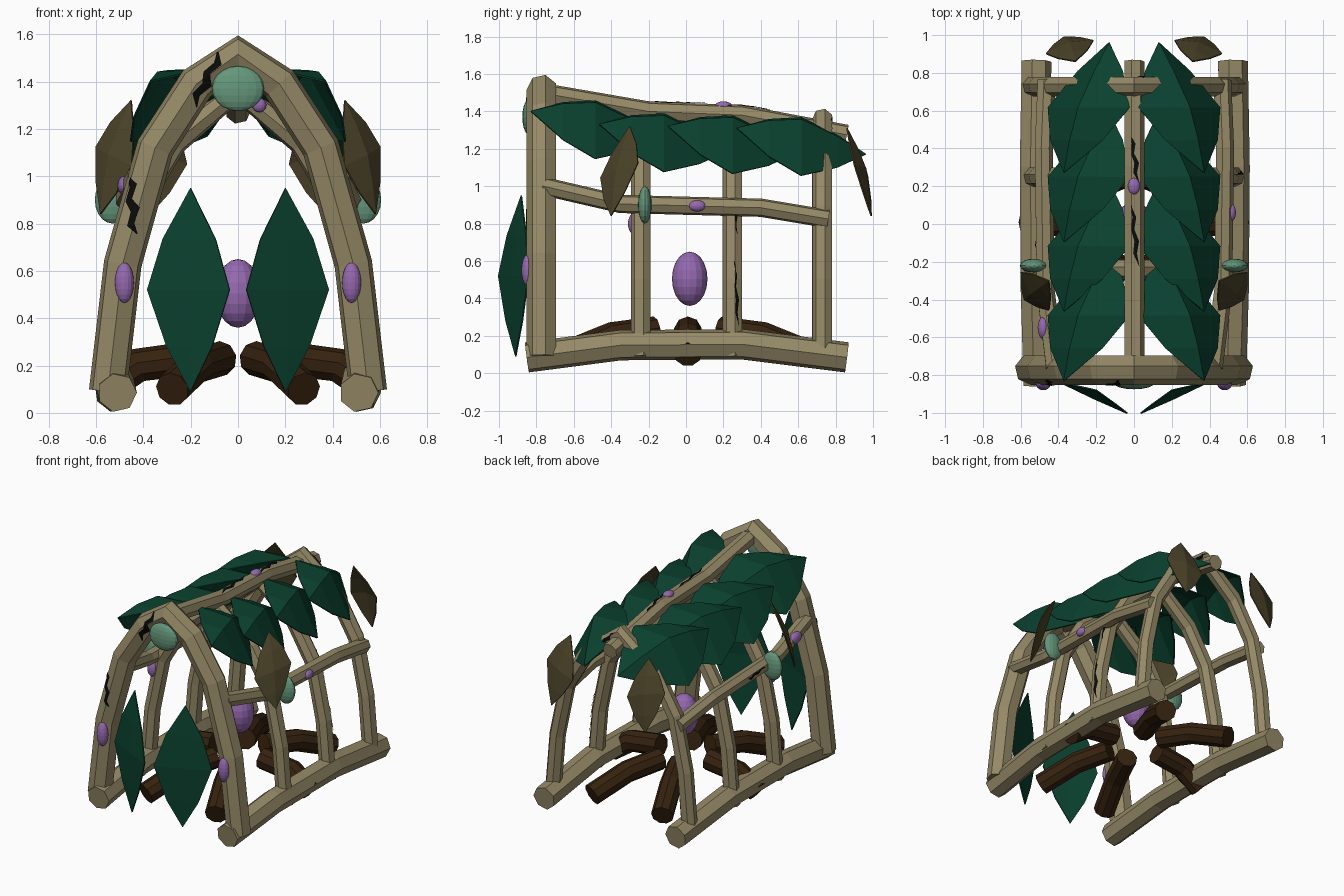
import bpy, bmesh, math
from mathutils import Vector as V

cube = bpy.data.objects.get("Cube")
if cube:
    bpy.data.objects.remove(cube, do_unlink=True)


def material(name, rgb):
    m = bpy.data.materials.new(name)
    m.use_nodes = True
    m.diffuse_color = (*rgb, 1)
    m.node_tree.nodes["Principled BSDF"].inputs["Base Color"].default_value = (*rgb, 1)
    return m


WOOD = material("pale wood", (.30, .25, .135))
BARK = material("dark log brown", (.037, .016, .005))
GREEN = material("leaf green", (.003, .052, .028))
OLIVE = material("dry leaf olive", (.068, .054, .021))
TEAL = material("moss teal", (.13, .31, .20))
PURPLE = material("glow purple", (.30, .14, .43))
BLACK = material("crack black", (.003, .003, .003))


def finish(name, bm, mat):
    bmesh.ops.recalc_face_normals(bm, faces=bm.faces)
    me = bpy.data.meshes.new(name)
    bm.to_mesh(me)
    bm.free()
    me.materials.append(mat)
    ob = bpy.data.objects.new(name, me)
    bpy.context.collection.objects.link(ob)
    return ob


def tube(name, pts, r, ref, mat, n=7):
    """Faceted beam swept along a path; ref is roughly across the path."""
    pts, bm, rings = [V(p) for p in pts], bmesh.new(), []
    for i, p in enumerate(pts):
        a, b = pts[max(i - 1, 0)], pts[min(i + 1, len(pts) - 1)]
        t = (b - a).normalized()
        if 0 < i < len(pts) - 1:
            t = ((p - a).normalized() + (b - p).normalized()).normalized()
        u = V(ref)
        u = (u - t * u.dot(t)).normalized()
        v = t.cross(u)
        angles = [math.tau * k / n for k in range(n)]
        rings.append([bm.verts.new(p + r * (u * math.cos(q) + v * math.sin(q))) for q in angles])
    for a, b in zip(rings, rings[1:]):
        for k in range(n):
            bm.faces.new((a[k], a[(k + 1) % n], b[(k + 1) % n], b[k]))
    bm.faces.new(rings[0])
    bm.faces.new(rings[-1])
    return finish(name, bm, mat)


def leaf(name, a, b, side, bulge, edge, mat, s):
    """Folded leaf from tip a to tip b; edge is the share of the bulge at its rims."""
    a, b, side, bulge = [V((p[0] * s, p[1], p[2])) for p in (a, b, side, bulge)]
    bm = bmesh.new()
    rows = []
    for t, w in ((.25, .64), (.5, 1), (.78, .55)):
        c = a.lerp(b, t)
        rows.append([bm.verts.new(c + w * (side * k + bulge * (edge if k else 1))) for k in (-1, 0, 1)])
    for tip, row in ((a, rows[0]), (b, rows[-1])):
        v = bm.verts.new(tip)
        for k in (0, 1):
            bm.faces.new((v, row[k], row[k + 1]))
    for p, q in zip(rows, rows[1:]):
        for k in (0, 1):
            bm.faces.new((p[k], p[k + 1], q[k + 1], q[k]))
    mod = finish(name, bm, mat).modifiers.new("thickness", 'SOLIDIFY')
    mod.thickness = .008
    mod.offset = 0


def blob(name, loc, size, mat):
    bm = bmesh.new()
    bmesh.ops.create_uvsphere(bm, u_segments=16, v_segments=10, radius=1)
    for v in bm.verts:
        v.co = V(loc) + V([c * d for c, d in zip(v.co, size)])
    finish(name, bm, mat)


def crack(name, beam, a, b, width):
    """Jagged tapering ribbon wrapped onto a beam."""
    a, b, width = V(a), V(b), V(width)
    bm = bmesh.new()
    rows = []
    for i, w in enumerate((.2, .8, .7, 1, .8, .1)):
        c = a.lerp(b, i / 5) + width * (.6 if i % 2 else -.6)
        rows.append([bm.verts.new(c + width * w * k) for k in (-1, 1)])
    for p, q in zip(rows, rows[1:]):
        bm.faces.new((p[0], p[1], q[1], q[0]))
    bmesh.ops.subdivide_edges(bm, edges=bm.edges[:], cuts=3, use_grid_fill=True)
    mod = finish(name, bm, BLACK).modifiers.new("wrap", 'SHRINKWRAP')
    mod.target = beam
    mod.wrap_mode = 'ABOVE_SURFACE'
    mod.offset = .005


def arch(name, y, half, r):
    path = [(-x, y, z) for x, z in half] + [(x, y, z) for x, z in reversed(half[:-1])]
    return tube(name, path, r, (0, -1, 0), WOOD)


# Arched ribs and ridge beam
front_arch = arch("front_arch", -.77, [(.55, .09), (.487, .63), (.35, 1.12), (.175, 1.39), (0, 1.515)], .082)
rib = [(.54, .09), (.505, .5), (.425, .88), (.27, 1.14), (0, 1.36)]
front_rib, middle_rib, back_rib = [arch(label + "_rib", y, rib, .055) for label, y in
                                   (("front", -.24), ("middle", .25), ("back", .73))]
ridge = tube("ridge_beam", [(0, -.78, 1.5), (0, -.2, 1.4), (0, .3, 1.38), (0, .86, 1.275)], .055, (1, 0, 0), WOOD)

for s, label in ((1, "left"), (-1, "right")):
    # Side rails
    tube(label + "_ground_rail", [(s * .51, -.85, .085), (s * .525, -.35, .15), (s * .53, .3, .155),
                                  (s * .52, .86, .085)], .083, (1, 0, 0), WOOD)
    side_rail = tube(label + "_side_rail", [(s * .42, -.76, 1), (s * .47, -.35, .905), (s * .48, .4, .885),
                                            (s * .465, .76, .825)], .05, (1, 0, 0), WOOD)
    # Overlapping roof leaves
    for i in range(4):
        y, z = -.83 + .367 * i, (1.4, 1.33, 1.32, 1.31)[i]
        leaf(f"{label}_roof_leaf_{i + 1}", (.37, y, z), (.13, y + .69, z - .14),
             (.215, 0, -.155), (.045, 0, .115), -.25, GREEN, s)
    # Hanging leaves
    leaf(label + "_front_leaf", (.2, -.88, .95), (.2, -.91, .09), (.174, .08, 0), (.01, -.03, 0), .9, GREEN, s)
    leaf(label + "_side_dry_leaf", (.45, -.3, 1.32), (.58, -.4, .84), (.075, .1, .04), (.03, -.02, .01), .3, OLIVE, s)
    leaf(label + "_back_dry_leaf", (.31, .86, 1.31), (.37, .99, .84), (.125, -.035, .03), (0, .035, .02), .3, OLIVE, s)
    # Moss and glowing berries
    blob(label + "_moss", (s * .53, -.22, .9), (.075, .036, .1), TEAL)
    blob(label + "_front_berry", (s * .48, -.845, .55), (.04, .035, .085), PURPLE)

blob("front_moss", (0, -.84, 1.37), (.11, .035, .095), TEAL)
blob("centre_berry", (0, .02, .505), (.095, .095, .145), PURPLE)
blob("ridge_berry", (0, .2, 1.43), (.032, .045, .024), PURPLE)
blob("left_rail_berry", (.515, .06, .895), (.025, .045, .03), PURPLE)
blob("right_rail_berry", (-.48, -.55, .96), (.03, .06, .04), PURPLE)
blob("right_rib_berry", (-.48, -.28, .8), (.035, .03, .055), PURPLE)
blob("inner_rib_berry", (.09, -.3, 1.3), (.03, .025, .03), PURPLE)

# Ring of bent logs around an open middle
for i, degrees in enumerate((0, 67, 113, 180, 247, 293)):
    q = math.radians(degrees)
    bend, reach = (.42, .57) if i % 3 == 0 else (.44, .71)
    path = [(d * math.cos(q), d * math.sin(q) + .01, z) for d, z in ((.19, .23), (bend, .2), (reach, .1))]
    tube(f"log_{i + 1}", path, .074, (0, 0, 1), BARK, 9)

# Cracks in the beams
crack("arch_crack_upper", front_arch, (-.08, -.853, 1.53), (-.18, -.853, 1.29), (.022, 0, -.008))
crack("arch_crack_lower", front_arch, (-.47, -.853, 1.01), (-.435, -.853, .75), (.022, 0, .008))
crack("ridge_crack_back", ridge, (-.01, .48, 1.426), (.02, .22, 1.44), (.012, 0, 0))
crack("ridge_crack_front", ridge, (-.01, .1, 1.445), (.02, -.22, 1.458), (.012, 0, 0))
crack("rib_crack_upper", middle_rib, (.465, .26, 1), (.53, .29, .75), (0, .012, 0))
crack("rib_crack_lower", middle_rib, (.555, .26, .6), (.587, .29, .26), (0, .012, 0))
crack("right_rail_crack", side_rail, (-.52, -.15, .92), (-.53, .05, .9), (0, 0, .012))
crack("back_rib_crack", back_rib, (.03, .79, 1.39), (.13, .79, 1.24), (.014, 0, .014))
